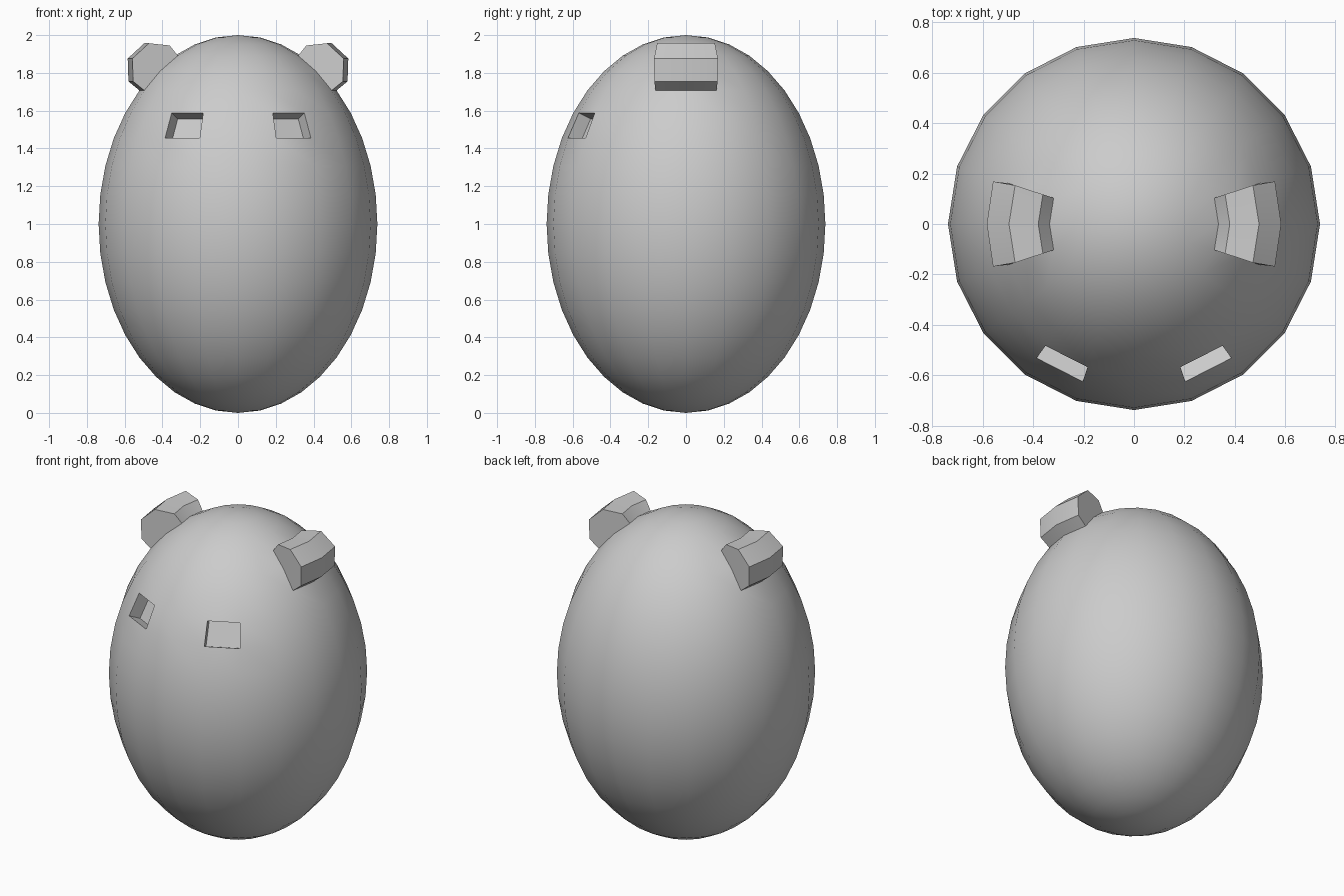
import bpy, bmesh
from math import radians, degrees, sin, cos, atan2
from mathutils import Matrix, Vector

if "Cube" in bpy.data.objects:
    bpy.data.objects.remove(bpy.data.objects["Cube"])

R = 0.738

# Egg body: 20 x 20 sphere stretched upright
bm = bmesh.new()
bmesh.ops.create_uvsphere(bm, u_segments=20, v_segments=20, radius=1)
bmesh.ops.transform(bm, matrix=Matrix.Translation((0, 0, 1)) @ Matrix.Diagonal((R, R, 1, 1)),
                    verts=bm.verts)
bm.normal_update()


def pick(z_min, z_max, test):
    return [f for f in bm.faces
            if z_min < (c := f.calc_center_median()).z < z_max and test(c)]


# Eyes: one face each side of the front, sunk along its normal
def in_eye(c):
    return c.y < 0 and 18 < degrees(atan2(abs(c.x), -c.y)) < 36


eyes = pick(1.46, 1.58, in_eye)
for face in bmesh.ops.extrude_discrete_faces(bm, faces=eyes)["faces"]:
    face.normal_update()
    offset = face.normal * -0.077
    bmesh.ops.translate(bm, verts=face.verts, vec=offset)


# Ears: open the body, then bridge a bevelled profile over two columns
def in_ear(c):
    return degrees(atan2(abs(c.y), abs(c.x))) < 18


bmesh.ops.delete(bm, geom=pick(1.71, 1.885, in_ear), context="FACES")


def body_point(elevation):
    e = radians(elevation)
    return (R * cos(e), 1 + sin(e), 18)


# (radius, height, half spread in degrees)
outer = [body_point(45), (0.58, 1.755, 16.8), (0.584, 1.876, 16.8),
         (0.496, 1.957, 18), (0.38, 1.945, 18), body_point(63)]
profile = outer + [body_point(54)]

for side in (-1, 1):
    columns = []
    for k in (-1, 0, 1):
        columns.append([bm.verts.new((side * r * cos(radians(k * a)), r * sin(radians(k * a)), z))
                        for r, z, a in profile])
    for a, b in zip(columns, columns[1:]):
        for i in range(len(outer) - 1):
            bm.faces.new((a[i], b[i], b[i + 1], a[i + 1]))
    bm.faces.new(columns[0])
    bm.faces.new(columns[2])

bmesh.ops.remove_doubles(bm, verts=bm.verts, dist=0.001)
bmesh.ops.recalc_face_normals(bm, faces=bm.faces)

mesh = bpy.data.meshes.new("egg_body")
bm.to_mesh(mesh)
bm.free()
body = bpy.data.objects.new("egg_body", mesh)
bpy.context.collection.objects.link(body)
bpy.context.view_layer.objects.active = body
body.select_set(True)
bpy.ops.object.shade_smooth_by_angle(angle=radians(30))
